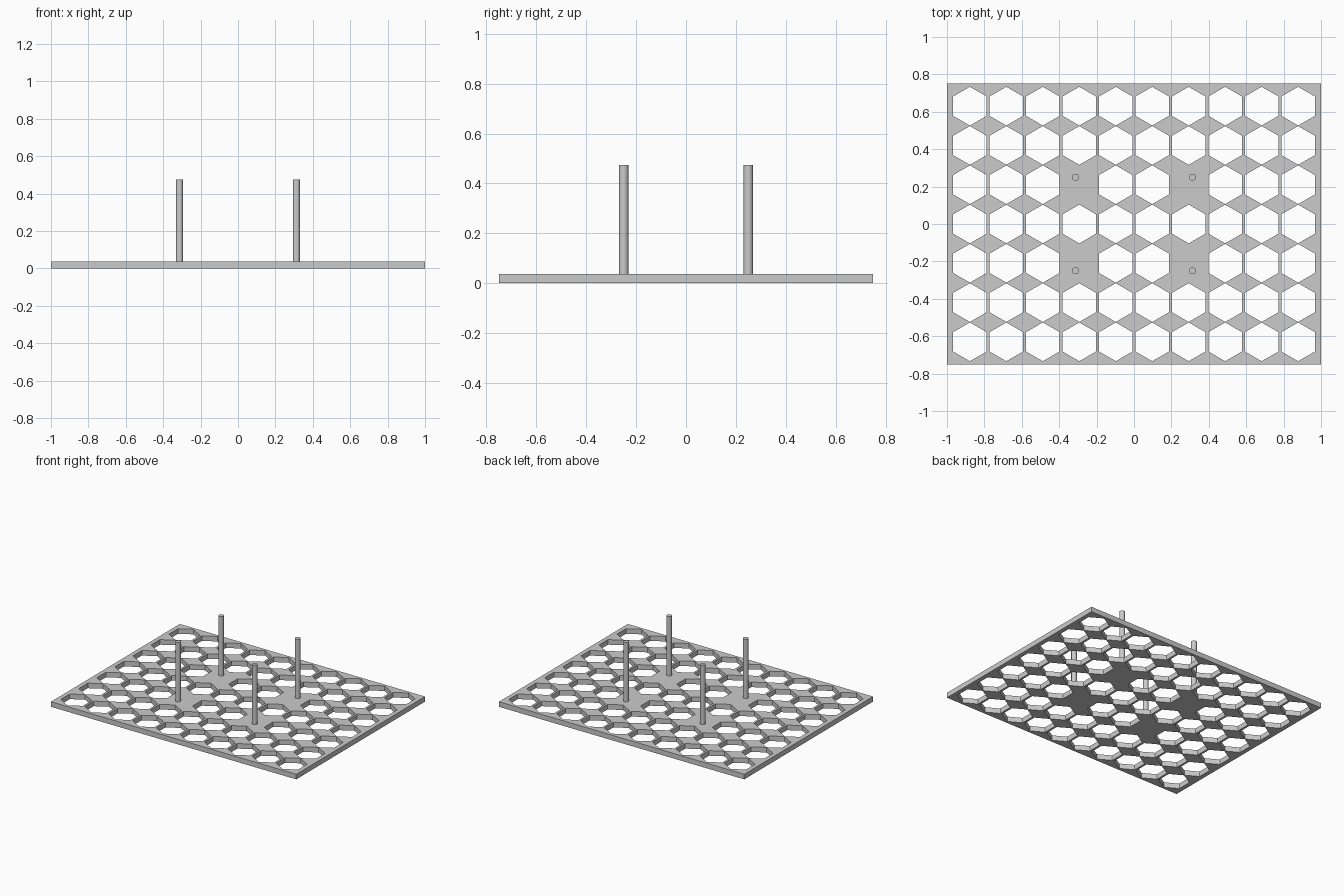
import bpy
import bmesh
import math
from mathutils import Matrix

if "Cube" in bpy.data.objects:
    bpy.data.objects.remove(bpy.data.objects["Cube"], do_unlink=True)

THICK = 0.0375
HEX_R = 0.1035
PITCH_X, PITCH_Y = 0.195, 0.21
COLS, ROWS = 10, 7
SOLID_COLS, SOLID_ROWS = (3, 6), (2, 4)

grey = bpy.data.materials.new("light_grey")
grey.use_nodes = True
grey.diffuse_color = (0.6, 0.6, 0.6, 1)
grey.node_tree.nodes["Principled BSDF"].inputs["Base Color"].default_value = (0.6, 0.6, 0.6, 1)


def make_object(name, bm):
    mesh = bpy.data.meshes.new(name)
    bm.to_mesh(mesh)
    bm.free()
    mesh.materials.append(grey)
    obj = bpy.data.objects.new(name, mesh)
    bpy.context.collection.objects.link(obj)
    return obj


def add_prism(bm, sides, radius, x, y, z0, z1):
    place = Matrix.Translation((x, y, (z0 + z1) / 2))
    bmesh.ops.create_cone(bm, cap_ends=True, segments=sides, radius1=radius,
                          radius2=radius, depth=z1 - z0, matrix=place)


# Base plate
bm = bmesh.new()
bmesh.ops.create_cube(bm, size=1, matrix=Matrix.Translation((0, 0, THICK / 2))
                      @ Matrix.Diagonal((2, 1.5, THICK, 1)))
plate = make_object("base_plate", bm)

# Hexagonal holes, leaving solid pads under the pins
bm = bmesh.new()
for col in range(COLS):
    for row in range(ROWS):
        if col in SOLID_COLS and row in SOLID_ROWS:
            continue
        add_prism(bm, 6, HEX_R, (col - (COLS - 1) / 2) * PITCH_X,
                  (row - (ROWS - 1) / 2) * PITCH_Y, -THICK, 2 * THICK)
cutter = make_object("hole_cutter", bm)
cutter.hide_render = True

cut = plate.modifiers.new("holes", "BOOLEAN")
cut.operation = "DIFFERENCE"
cut.solver = "EXACT"
cut.object = cutter
bpy.context.view_layer.objects.active = plate
plate.select_set(True)
bpy.ops.object.modifier_apply(modifier=cut.name)
bpy.data.objects.remove(cutter, do_unlink=True)

# Four upright pins
pins = []
for side, x in (("right", -0.3125), ("left", 0.3125)):
    for end, y in (("front", -0.25), ("back", 0.25)):
        bm = bmesh.new()
        add_prism(bm, 24, 0.01875, x, y, THICK / 2, 0.475)
        pins.append(make_object(f"pin_{end}_{side}", bm))

bpy.ops.object.select_all(action="DESELECT")
for pin in pins:
    pin.select_set(True)
bpy.context.view_layer.objects.active = pins[0]
bpy.ops.object.shade_smooth_by_angle(angle=math.radians(30))
